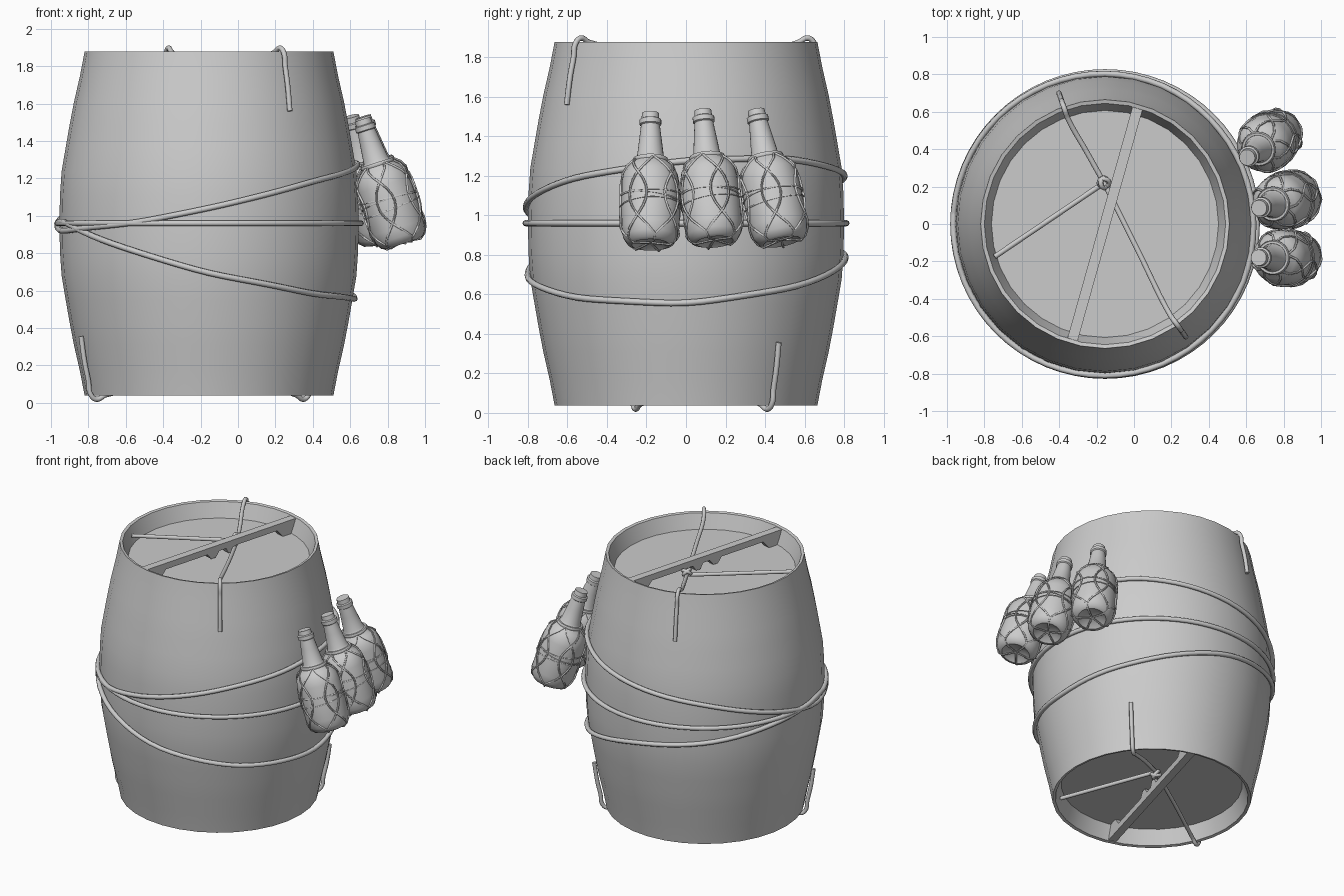
import bpy, bmesh, math
from mathutils import Vector, Matrix

if "Cube" in bpy.data.objects:
    bpy.data.objects.remove(bpy.data.objects["Cube"])

CX, MID = -0.155, 0.958          # barrel axis and mid height
BAR_ANGLE = math.radians(74.3)


def finish(name, bm, angle=40):
    bmesh.ops.recalc_face_normals(bm, faces=bm.faces)
    me = bpy.data.meshes.new(name)
    bm.to_mesh(me)
    bm.free()
    ob = bpy.data.objects.new(name, me)
    bpy.context.collection.objects.link(ob)
    if angle:
        bpy.ops.object.select_all(action='DESELECT')
        bpy.context.view_layer.objects.active = ob
        ob.select_set(True)
        bpy.ops.object.shade_smooth_by_angle(angle=math.radians(angle))
    return ob


def lathe(name, profile, sides, matrix=Matrix(), angle=40):
    bm = bmesh.new()
    vs = [bm.verts.new((r, 0, z)) for r, z in profile]
    es = [bm.edges.new(p) for p in zip(vs, vs[1:])]
    bmesh.ops.spin(bm, geom=vs + es, cent=(0, 0, 0), axis=(0, 0, 1),
                   angle=math.tau, steps=sides, use_duplicate=False)
    bmesh.ops.remove_doubles(bm, verts=bm.verts, dist=1e-4)
    bm.transform(matrix)
    return finish(name, bm, angle)


def rope(name, paths, radius, smooth=False, cyclic=False, matrix=Matrix(), res=2):
    """Round cord through each list of points, turned into a mesh."""
    cu = bpy.data.curves.new(name, 'CURVE')
    cu.dimensions = '3D'
    cu.bevel_depth, cu.bevel_resolution = radius, res
    cu.use_fill_caps, cu.resolution_u = True, 6
    for pts in paths:
        sp = cu.splines.new('BEZIER' if smooth else 'POLY')
        target = sp.bezier_points if smooth else sp.points
        target.add(len(pts) - 1)
        for p, co in zip(target, pts):
            if smooth:
                p.co = co
                p.handle_left_type = p.handle_right_type = 'AUTO'
            else:
                p.co = (*co, 1)
        sp.use_cyclic_u = cyclic
    ob = bpy.data.objects.new(name, cu)
    bpy.context.collection.objects.link(ob)
    bpy.ops.object.select_all(action='DESELECT')
    bpy.context.view_layer.objects.active = ob
    ob.select_set(True)
    bpy.ops.object.convert(target='MESH')
    ob = bpy.context.view_layer.objects.active
    bpy.ops.object.shade_smooth_by_angle(angle=math.radians(60))
    ob.data.transform(matrix)
    return ob


def lerp_table(table, t):
    for (a, va), (b, vb) in zip(table, table[1:]):
        if a <= t <= b:
            return va + (vb - va) * (t - a) / (b - a)
    return table[-1][1]


# Barrel: bulged staves with recessed lids
STAVE = [(0, .80), (.15, .797), (.28, .788), (.41, .766), (.53, .745),
         (.65, .722), (.79, .69), (.92, .665)]      # height from middle, radius
half = [(0, .81), (.607, .81), (.645, .915)] + [(r, d) for d, r in reversed(STAVE)]
profile = half + [(r, -z) for r, z in reversed(half[:-1])]
lathe("barrel", profile, 32, Matrix.Translation((CX, 0, MID)), 35)


def barrel_r(z):
    return lerp_table(STAVE, abs(z - MID))


# Waist ropes: one level loop and two that spread out from the left side
LOOPS = {
    "level_rope": [(0, .96), (360, .96)],
    "upper_rope": [(0, 1.28), (40, 1.29), (90, 1.2), (126, 1.13), (160, 1.01),
                   (192, .91), (241, .96), (270, 1.04), (315, 1.19), (360, 1.28)],
    "lower_rope": [(0, .55), (45, .64), (90, .79), (126, .85), (160, .93),
                   (197, .98), (241, .81), (270, .69), (315, .58), (360, .55)],
}
N = 64
for name, table in LOOPS.items():
    zs = [lerp_table(table, 360 * i / N) for i in range(N)]
    for _ in range(3):
        zs = [(zs[i - 1] + 2 * zs[i] + zs[(i + 1) % N]) / 4 for i in range(N)]
    pts = []
    for i, z in enumerate(zs):
        a, r = math.tau * i / N, barrel_r(z) + .012
        pts.append((CX + r * math.cos(a), r * math.sin(a), z))
    rope(name, [pts], .016, cyclic=True)


# End fittings, flipped half a turn about the bar for the underside
FLIP = (Matrix.Translation((CX, 0, MID)) @ Matrix.Rotation(math.pi, 4,
        (math.cos(BAR_ANGLE), math.sin(BAR_ANGLE), 0)) @ Matrix.Translation((-CX, 0, -MID)))
KNOT = Vector((-.16, .22, 1.80))


def over_rim(deg):
    """From the knot, over the rim and down the staves."""
    d = Vector((math.cos(math.radians(deg)), math.sin(math.radians(deg)), 0))
    pts = [KNOT.copy()]
    rim = Vector((CX, 0, 0)) + d * .60 + Vector((0, 0, 1.874))
    pts.append(KNOT.lerp(rim, .5) - Vector((0, 0, .012)))
    pts.append(rim)
    for r, z in [(.655, 1.897), (.688, 1.87), (.70, 1.80), (.722, 1.70), (.743, 1.56)]:
        pts.append(Vector((CX, 0, 0)) + d * r + Vector((0, 0, z)))
    return pts


for end, m in (("top", Matrix()), ("bottom", FLIP)):
    # Notched cross bar
    outline = [(-.645, 1.87), (.645, 1.87), (.60, 1.768), (.53, 1.768), (.48, 1.825),
               (.125, 1.825), (.10, 1.785), (.06, 1.785), (.04, 1.825),
               (-.02, 1.825), (-.05, 1.785), (-.09, 1.785), (-.12, 1.825),
               (-.48, 1.825), (-.53, 1.768), (-.60, 1.768)]
    bm = bmesh.new()
    f = bm.faces.new([bm.verts.new((u, -.028, z)) for u, z in outline])
    ext = bmesh.ops.extrude_face_region(bm, geom=[f])["geom"]
    bmesh.ops.translate(bm, vec=(0, .056, 0),
                        verts=[v for v in ext if isinstance(v, bmesh.types.BMVert)])
    bm.transform(m @ Matrix.Translation((CX, 0, 0)) @ Matrix.Rotation(BAR_ANGLE, 4, 'Z'))
    finish(end + "_cross_bar", bm, 0)
    # Three cords meeting at a knot
    side = [KNOT, KNOT.lerp(Vector((-.745, -.175, 1.83)), .5), Vector((-.745, -.175, 1.83))]
    rope(end + "_cords", [over_rim(-54.4), over_rim(109.4), side], .014, True, matrix=m)
    loops = []
    for axis, turn in (('X', .7), ('Y', .9)):
        rot = Matrix.Rotation(turn, 3, axis)
        loops.append([KNOT + Vector((0, 0, .02)) + rot @ Vector(
            (.028 * math.cos(math.tau * i / 12), .028 * math.sin(math.tau * i / 12), 0))
            for i in range(12)])
    rope(end + "_knot", loops, .013, cyclic=True, matrix=m)

# Bottles: base outwards, necks leaning on the barrel
BOTTLE = [(0, .025), (.06, .02), (.095, 0), (.118, .008), (.138, .04), (.147, .09),
          (.15, .2), (.147, .33), (.138, .375), (.115, .415), (.08, .445), (.068, .47),
          (.056, .57), (.048, .635), (.055, .64), (.055, .665), (.045, .67), (.043, .70), (0, .70)]
BODY = [(h, r) for r, h in BOTTLE[2:12]]


def on_bottle(h, a, lift=.004):
    r = lerp_table(BODY, h) + lift
    return Vector((r * math.cos(a), r * math.sin(a), h))


# Net, in bottle space: crossing strands, wraps and a collar
strands = []
for i in range(5):
    for s in (-1, 1):
        a0 = math.tau * i / 5
        pts = [on_bottle(.45 - .43 * k / 12, a0 + s * .95 * math.sin(math.pi * k / 12))
               for k in range(13)]
        pts += [Vector((.10 * math.cos(a0), .10 * math.sin(a0), -.003)), Vector((0, 0, .012))]
        strands.append(pts)
wraps = []
for h, tilt, ph in ((.20, .012, 0), (.235, .018, 2), (.26, .01, 4)):
    wraps.append([on_bottle(h + tilt * math.sin(math.tau * i / 24 + ph), math.tau * i / 24)
                  for i in range(24)])
collar = [[on_bottle(.447, math.tau * i / 24, .003) for i in range(24)]]

SPOTS = [((.882, -.18, .85), (.668, -.18, 1.51)),
         ((.88, .145, .865), (.668, .085, 1.53)),
         ((.775, .485, .865), (.605, .355, 1.53))]
for n, (base, top) in enumerate(SPOTS, 1):
    base, axis = Vector(base), Vector(top) - Vector(base)
    m = (Matrix.Translation(base) @ axis.to_track_quat('Z', 'Y').to_matrix().to_4x4()
         @ Matrix.Rotation(.5 * n, 4, 'Z'))
    lathe(f"bottle_{n}", BOTTLE, 24, m)
    rope(f"bottle_net_{n}", strands, .006, matrix=m, res=1)
    rope(f"bottle_wraps_{n}", wraps, .004, cyclic=True, matrix=m, res=1)
    rope(f"bottle_collar_{n}", collar, .012, cyclic=True, matrix=m, res=1)
